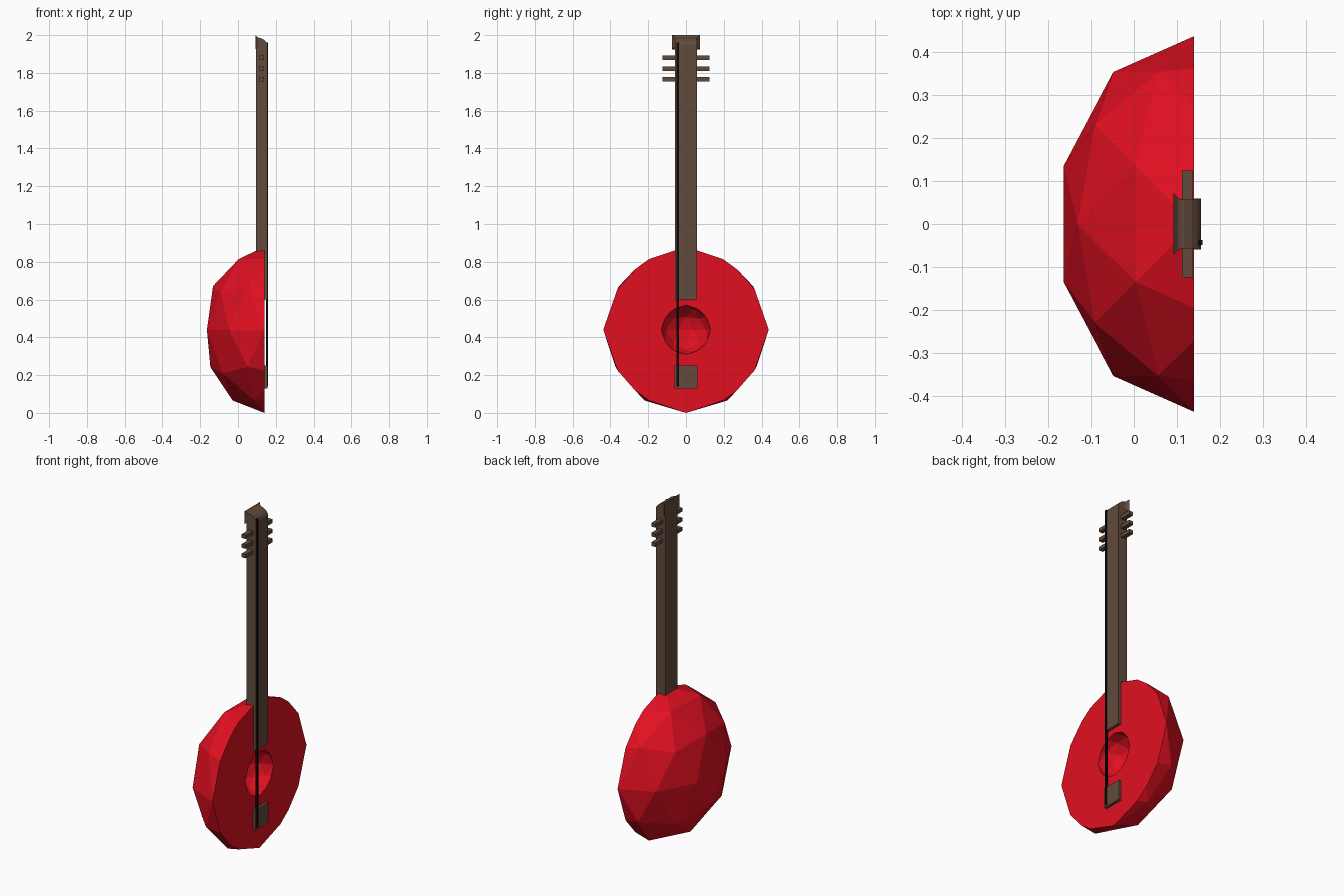
import bpy, bmesh
from mathutils import Matrix, Vector

if "Cube" in bpy.data.objects:
    bpy.data.objects.remove(bpy.data.objects["Cube"])


def material(name, rgb):
    m = bpy.data.materials.new(name)
    m.diffuse_color = (*rgb, 1)
    m.use_nodes = True
    m.node_tree.nodes["Principled BSDF"].inputs["Base Color"].default_value = m.diffuse_color
    return m


RED = material("red_lacquer", (0.75, 0.005, 0.015))
WOOD = material("dark_wood", (0.12, 0.07, 0.045))
BLACK = material("black_string", (0.003, 0.003, 0.003))


def finish(name, bm, mat):
    bmesh.ops.recalc_face_normals(bm, faces=bm.faces)
    me = bpy.data.meshes.new(name)
    bm.to_mesh(me)
    bm.free()
    ob = bpy.data.objects.new(name, me)
    bpy.context.collection.objects.link(ob)
    me.materials.append(mat)
    return ob


def box(name, lo, hi, mat):
    bm = bmesh.new()
    bmesh.ops.create_cube(bm, size=1)
    lo, hi = Vector(lo), Vector(hi)
    for v in bm.verts:
        v.co = (lo + hi) / 2 + v.co * (hi - lo)
    return finish(name, bm, mat)


def ico(name, centre, scale, mat):
    bm = bmesh.new()
    bmesh.ops.create_icosphere(bm, subdivisions=2, radius=1)
    bmesh.ops.transform(bm, verts=bm.verts,
                        matrix=Matrix.Translation(centre) @ Matrix.Diagonal((*scale, 1)))
    return bm


FACE_X, MID_Z = 0.14, 0.44

# Body: half of a flattened icosphere with a flat soundboard
bm = ico("body", (FACE_X, 0, MID_Z), (0.32, 0.438, 0.44), RED)
cut = bmesh.ops.bisect_plane(bm, geom=bm.verts[:] + bm.edges[:] + bm.faces[:],
                             plane_co=(FACE_X, 0, 0), plane_no=(1, 0, 0), clear_outer=True)
rim = [e for e in bm.edges if e.is_boundary]
bmesh.ops.contextual_create(bm, geom=rim)
body = finish("body", bm, RED)

# Sound hole: faceted bowl carved into the soundboard
cutter = finish("sound_hole_cutter",
                ico("c", (FACE_X + 0.001, 0, MID_Z), (0.131,) * 3, RED), RED)
cutter.hide_render = True
cutter.hide_viewport = True
mod = body.modifiers.new("sound_hole", "BOOLEAN")
mod.operation = "DIFFERENCE"
mod.solver = "EXACT"
mod.object = cutter

# Neck: side profile with rounded top, extruded across y
profile = [(0.095, 0.6), (0.156, 0.6), (0.156, 1.95), (0.148, 1.965),
           (0.135, 1.977), (0.118, 1.985), (0.095, 1.988)]
bm = bmesh.new()
f = bm.faces.new([bm.verts.new((x, -0.057, z)) for x, z in profile])
new = bmesh.ops.extrude_face_region(bm, geom=[f])["geom"]
bmesh.ops.translate(bm, vec=(0, 0.114, 0),
                    verts=[g for g in new if isinstance(g, bmesh.types.BMVert)])
finish("neck", bm, WOOD)

# Head lip: flares outward towards the back
bm = bmesh.new()
rings = []
for x, w, z0, z1 in [(0.112, 0.057, 1.94, 1.985), (0.101, 0.062, 1.932, 1.99),
                     (0.092, 0.073, 1.924, 2.0)]:
    rings.append([bm.verts.new((x, y, z)) for y, z in
                  [(-w, z0), (w, z0), (w, z1), (-w, z1)]])
for a, b in zip(rings, rings[1:]):
    for i in range(4):
        j = (i + 1) % 4
        bm.faces.new((a[i], a[j], b[j], b[i]))
bm.faces.new(rings[0])
bm.faces.new(rings[-1])
finish("head_lip", bm, WOOD)

# Tuning pegs: three on each side
for i, z in enumerate((1.766, 1.822, 1.88)):
    for side, s in (("left", -1), ("right", 1)):
        y0, y1 = sorted((s * 0.05, s * 0.125))
        box(f"tuning_peg_{side}_{i + 1}", (0.112, y0, z - 0.011),
            (0.138, y1, z + 0.011), WOOD)

# Bridge and string
box("bridge", (0.13, -0.06, 0.13), (0.156, 0.06, 0.25), WOOD)
box("string", (0.149, -0.049, 0.14), (0.16, -0.037, 1.96), BLACK)
